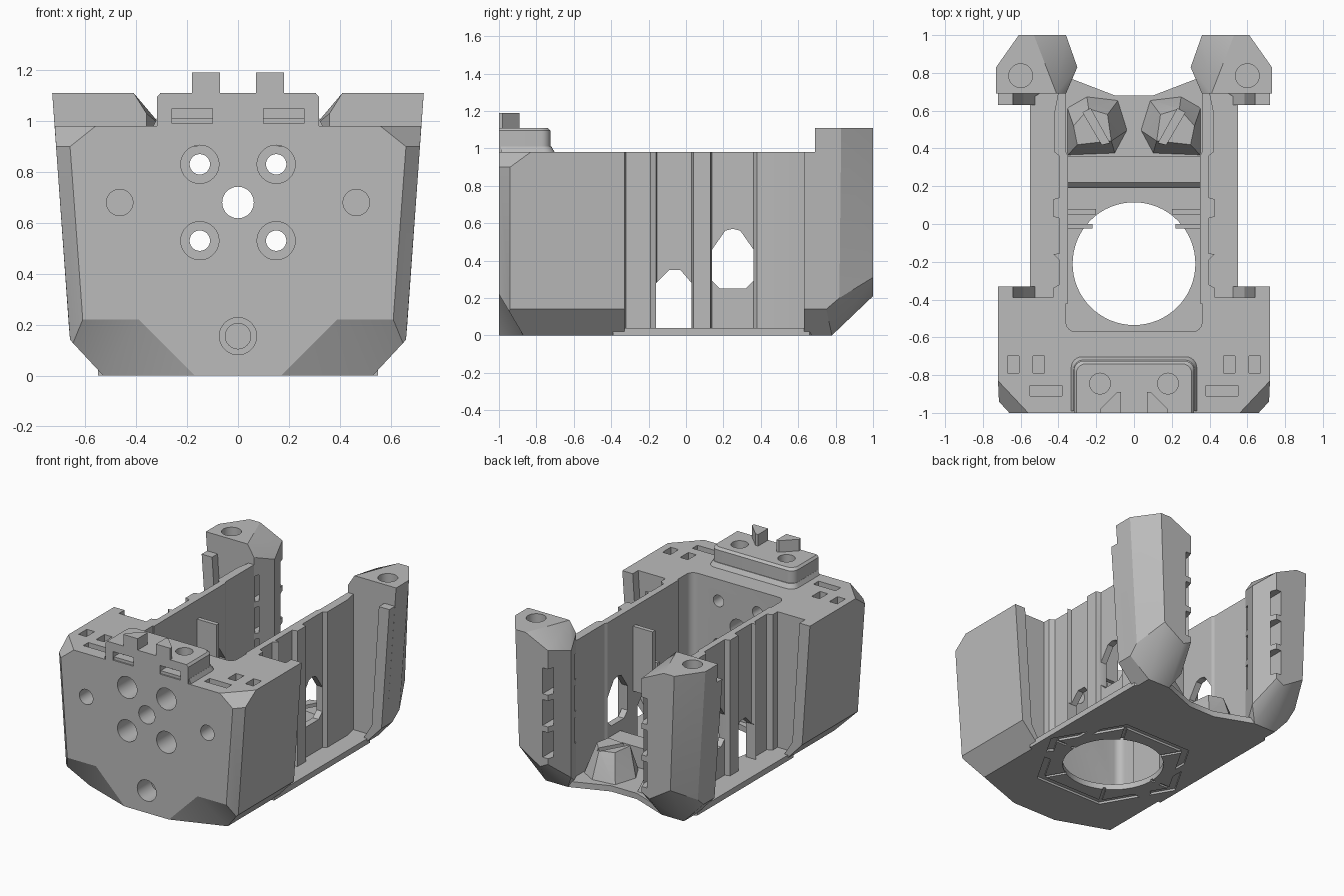
import bpy, bmesh, math
from mathutils import Vector

if "Cube" in bpy.data.objects:
    bpy.data.objects.remove(bpy.data.objects["Cube"], do_unlink=True)

grey = bpy.data.materials.new("plain grey")
grey.use_nodes = True
colour = (0.5, 0.5, 0.5, 1)
grey.diffuse_color = colour
grey.node_tree.nodes["Principled BSDF"].inputs["Base Color"].default_value = colour
parts = []


def finish(name, bm, keep):
    bmesh.ops.recalc_face_normals(bm, faces=bm.faces)
    mesh = bpy.data.meshes.new(name)
    bm.to_mesh(mesh)
    bm.free()
    mesh.materials.append(grey)
    obj = bpy.data.objects.new(name, mesh)
    bpy.context.collection.objects.link(obj)
    obj.hide_render = not keep
    if keep:
        parts.append(obj)
    return obj


def prism(name, pts, axis, a, b, keep=True):
    """Extrude a 2D outline along an axis from a to b."""
    place = {"x": lambda p, t: (t, p[0], p[1]),
             "y": lambda p, t: (p[0], t, p[1]),
             "z": lambda p, t: (p[0], p[1], t)}[axis]
    bm = bmesh.new()
    low = [bm.verts.new(place(p, a)) for p in pts]
    high = [bm.verts.new(place(p, b)) for p in pts]
    bm.faces.new(low)
    bm.faces.new(high)
    n = len(pts)
    for i in range(n):
        j = (i + 1) % n
        bm.faces.new((low[i], low[j], high[j], high[i]))
    return finish(name, bm, keep)


def hull(name, pts, keep=True):
    bm = bmesh.new()
    for p in pts:
        bm.verts.new(p)
    res = bmesh.ops.convex_hull(bm, input=bm.verts)
    loose = [v for v in bm.verts if not v.link_faces]
    bmesh.ops.delete(bm, geom=loose, context="VERTS")
    bmesh.ops.dissolve_limit(bm, angle_limit=0.01, verts=bm.verts, edges=bm.edges)
    return finish(name, bm, keep)


def box(name, x0, x1, y0, y1, z0, z1, keep=True):
    return prism(name, [(x0, y0), (x1, y0), (x1, y1), (x0, y1)], "z", z0, z1, keep)


def ring(cx, cy, r, n=40):
    return [(cx + r * math.cos(math.tau * i / n), cy + r * math.sin(math.tau * i / n))
            for i in range(n)]


def rounded(x, y0, y1, r, front=True):
    """Outline symmetric in x; the y0 corners are round only if front is set."""
    half = []
    if front:
        half += [(x - r + r * math.cos(a), y0 + r + r * math.sin(a))
                 for a in (math.radians(d) for d in range(-90, 1, 15))]
    else:
        half.append((x, y0))
    half += [(x - r + r * math.cos(a), y1 - r + r * math.sin(a))
             for a in (math.radians(d) for d in range(0, 91, 15))]
    return half + [(-px, py) for px, py in reversed(half)]


def cut(cutter, *targets):
    for obj in targets:
        mod = obj.modifiers.new("cut", "BOOLEAN")
        mod.operation = "DIFFERENCE"
        mod.solver = "EXACT"
        mod.object = cutter
        bpy.context.view_layer.objects.active = obj
        bpy.ops.object.modifier_apply(modifier=mod.name)
    bpy.data.objects.remove(cutter, do_unlink=True)


# Front block with its tapered sides and trimmed corners
side = [(0.53, -0.39, 0), (0.66, -0.39, 0.14), (0.72, -0.39, 0.98), (0.72, -0.83, 0.98),
        (0.715, -0.94, 0.9), (0.66, -0.94, 0.14), (0.56, -1, 0.98), (0.66, -1, 0.9),
        (0.61, -1, 0.22), (0.53, -1, 0), (0.53, -0.87, 0)]
block = hull("front_block", [(s * x, y, z) for s in (1, -1) for x, y, z in side])
for s in (1, -1):
    corner = [(0.39, -1, 0.22), (0.9, -1, 0.22), (0.17, -1, 0), (0.53, -0.87, 0),
              (0.9, -0.87, 0), (0.39, -1.1, 0.22), (0.9, -1.1, 0.22), (0.17, -1.1, 0),
              (0.53, -0.87, -0.1), (0.9, -0.87, -0.1), (0.17, -1.1, -0.1), (0.17, -1, -0.1)]
    cut(hull("cutter", [(s * x, y, z) for x, y, z in corner], False), block)
cut(prism("cutter", rounded(0.36, -0.57, 0, 0.05), "z", 0.04, 1.5, False), block)

# Raised pad and its skirt and teeth
pad = rounded(0.318, -1, -0.725, 0.05, False)
top = rounded(0.305, -1, -0.74, 0.05, False)
pedestal = hull("top_pad", [(x, y, z) for x, y in pad for z in (0.96, 1.095)]
                + [(x, y, 1.11) for x, y in top])
foot = rounded(0.335, -0.99, -0.70, 0.06, False)
hull("pad_skirt", [(x, y, 0.975) for x, y in foot]
     + [(x, y, 1.01) for x, y in rounded(0.319, -0.99, -0.72, 0.05, False)])
for s in (1, -1):
    prism("pad_tooth", [(s * 0.18, -1), (s * 0.07, -1), (s * 0.07, -0.89), (s * 0.09, -0.89),
                        (s * 0.18, -0.98)], "z", 1.10, 1.19)

# Floor plate with a notched rear edge
edge = [(0.55, -0.39), (0.55, 0.66), (0.36, 0.78), (0.1, 0.68)]
floor = prism("floor_plate", edge + [(-x, y) for x, y in reversed(edge)], "z", 0, 0.04)

# Round opening, six-sided groove and spokes underneath
cut(prism("cutter", ring(0, -0.21, 0.325, 64), "z", -0.1, 0.2, False), floor, block)
groove = prism("cutter", ring(0, -0.21, 0.52, 6), "z", -0.1, 0.015, False)
cut(prism("cutter", ring(0, -0.21, 0.47, 6), "z", -0.2, 0.1, False), groove)
cut(groove, floor, block)
for k in range(3):
    a = math.pi * k / 3
    d, n = Vector((math.cos(a), math.sin(a))), Vector((-math.sin(a), math.cos(a)))
    c = Vector((0, -0.21))
    spoke = [c + d * u * 0.49 + n * v * 0.01 for u, v in ((-1, -1), (1, -1), (1, 1), (-1, 1))]
    cut(prism("cutter", spoke, "z", -0.1, 0.012, False), floor, block)

# Holes in the front face
for s in (1, -1):
    for z in (0.53, 0.83):
        cut(prism("cutter", ring(s * 0.15, z, 0.075), "y", -1.1, -0.8, False), block)
        cut(prism("cutter", ring(s * 0.15, z, 0.04), "y", -1.1, -0.5, False), block)
    cut(prism("cutter", ring(s * 0.465, 0.68, 0.052), "y", -1.1, -0.75, False), block)
cut(prism("cutter", ring(0, 0.68, 0.062), "y", -1.1, -0.5, False), block)
cut(prism("cutter", ring(0, 0.155, 0.073), "y", -1.1, -0.85, False), block)
cut(prism("cutter", ring(0, 0.155, 0.05), "y", -1.1, -0.7, False), block)

for s in (1, -1):
    def sx(pts):
        return [(s * p[0], *p[1:]) for p in pts]

    # Small pockets and screw holes on the front block
    for x0, x1, y0, y1 in ((0.61, 0.67, -0.79, -0.7), (0.475, 0.535, -0.79, -0.7),
                           (0.38, 0.55, -0.91, -0.855)):
        cut(box("cutter", s * x0, s * x1, y0, y1, 0.88, 1.2, False), block)
    cut(box("cutter", s * 0.1, s * 0.26, -1.1, -0.93, 0.99, 1.05, False), pedestal)
    cut(prism("cutter", ring(s * 0.18, -0.845, 0.055), "z", 0.9, 1.3, False), pedestal, block)

    # Rear post
    post = hull("rear_post", sx([
        (0.73, 0.69, 1.11), (0.73, 0.83, 1.11), (0.61, 1, 1.11), (0.53, 1, 1.11),
        (0.41, 0.69, 1.11), (0.36, 1, 1.03), (0.30, 0.83, 0.98), (0.36, 0.69, 1.03),
        (0.66, 0.69, 0.14), (0.66, 0.75, 0.14), (0.665, 0.82, 0.2), (0.58, 1, 0.31),
        (0.42, 1, 0.21), (0.36, 1, 0.24), (0.30, 0.83, 0.1), (0.36, 0.69, 0),
        (0.53, 0.69, 0), (0.53, 0.78, 0), (0.36, 0.78, 0)]))
    cut(prism("cutter", ring(s * 0.6, 0.785, 0.063), "z", 0.95, 1.3, False), post)
    for z in (0.28, 0.5, 0.72):
        cut(box("cutter", s * 0.345, s * 0.4, 0.5, 1.2, z, z + 0.18, False), post)

    # Lips that frame the side bay
    lip = sx([(0.5, 0), (0.53, 0), (0.66, 0.14), (0.72, 0.98), (0.64, 0.98), (0.585, 0.14)])
    prism("front_lip", lip, "y", -0.40, -0.33)
    prism("rear_lip", lip, "y", 0.63, 0.70)

    # Side wall with its two openings, plus outer ribs
    wall = prism("side_wall", sx([(0.35, -0.42), (0.43, -0.42), (0.43, -0.34), (0.395, -0.32),
                                  (0.395, -0.19), (0.425, -0.16), (0.395, -0.155), (0.395, 0.03),
                                  (0.43, 0.04), (0.43, 0.13), (0.395, 0.14), (0.395, 0.36),
                                  (0.42, 0.38), (0.42, 0.6), (0.40, 0.7), (0.36, 0.7),
                                  (0.36, 0.38), (0.35, 0.36)]), "z", 0, 0.98)
    cut(prism("cutter", [(-0.16, 0.04), (0.03, 0.04), (0.03, 0.28), (-0.03, 0.35),
                         (-0.09, 0.35), (-0.16, 0.28)], "x", s * 0.2, s * 0.6, False), wall)
    cut(prism("cutter", [(0.14, 0.29), (0.18, 0.25), (0.32, 0.25), (0.36, 0.29), (0.36, 0.46),
                         (0.29, 0.56), (0.25, 0.57), (0.21, 0.56), (0.14, 0.46)],
              "x", s * 0.2, s * 0.6, False), wall)

    # Guide fins inside the wall
    box("guide_fin", s * 0.2, s * 0.36, 0.05, 0.08, 0.4, 0.85)
    box("guide_tab", s * 0.22, s * 0.36, -0.025, 0, 0.4, 0.6)

    # Angled air nozzle on the floor, with a slanted slot
    base = [(0.03, 0.5), (0.1, 0.37), (0.355, 0.36), (0.355, 0.62), (0.25, 0.68), (0.08, 0.66)]
    crown = [(0.12, 0.44), (0.3, 0.42), (0.32, 0.52), (0.24, 0.61), (0.14, 0.58)]
    nozzle = hull("air_nozzle", sx([(x, y, 0.02) for x, y in base]
                                   + [(x, y, 0.22) for x, y in crown]))
    cut(prism("cutter", sx([(0.13, 0.43), (0.17, 0.42), (0.27, 0.59), (0.23, 0.61)]),
              "z", 0.1, 0.5, False), nozzle)

# Raised step behind the round opening
prism("floor_step", [(0.19, 0.02), (0.36, 0.02), (0.36, 0.18), (0.22, 0.18), (0.19, 0.15)],
      "x", -0.36, 0.36)

# Keep hard edges sharp and round holes smooth
bpy.ops.object.select_all(action="DESELECT")
for obj in parts:
    obj.select_set(True)
bpy.context.view_layer.objects.active = parts[0]
bpy.ops.object.shade_smooth_by_angle(angle=math.radians(25))
